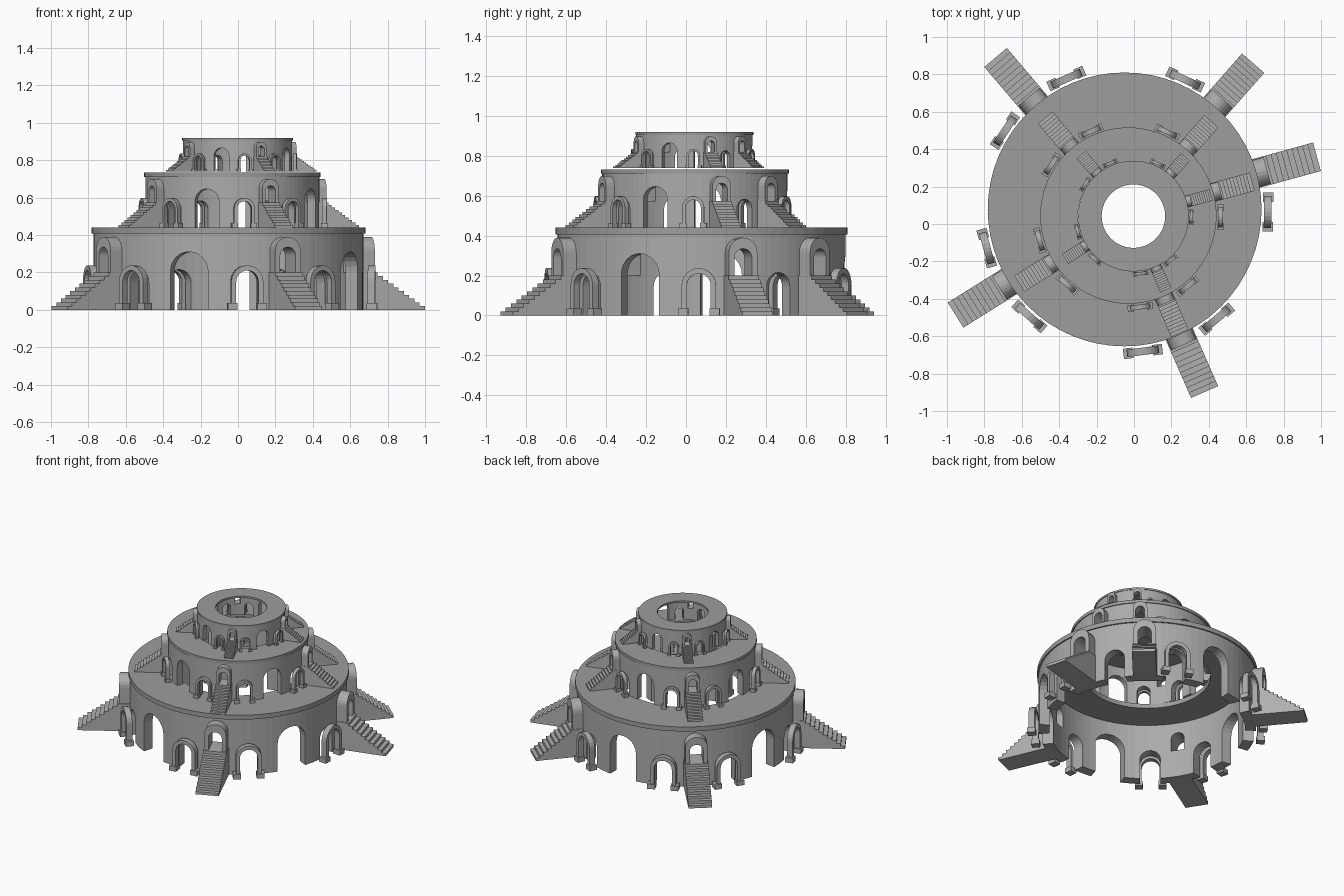
import bpy, bmesh
from math import pi, sin, cos, radians
from mathutils import Matrix

if "Cube" in bpy.data.objects:
    bpy.data.objects.remove(bpy.data.objects["Cube"])

SEG = 16.33               # angular width of one wall panel
START = 48.7              # direction of the first staircase
STAIRS = [START + SEG * 5 * i for i in range(5)]


def grey(name, v):
    m = bpy.data.materials.new(name)
    m.diffuse_color = (v, v, v, 1)
    m.use_nodes = True
    m.node_tree.nodes["Principled BSDF"].inputs["Base Color"].default_value = m.diffuse_color
    return m


STONE, SLAB, STEP = grey("stone", 0.41), grey("slab_stone", 0.34), grey("step_stone", 0.43)


def arch(w, z0, top, n=12):
    """Round-headed arch outline in (y, z), left foot to right foot."""
    zc = top - w
    return ([(-w, z0)] + [(-w * cos(pi * i / n), zc + w * sin(pi * i / n))
            for i in range(n + 1)] + [(w, z0)])


def prism(bm, pts, a, b, axis, ang):
    """Extrude a 2D outline along the radial (x) or tangential (y) axis, then turn it."""
    rot = Matrix.Rotation(radians(ang), 4, 'Z')
    rows = []
    for d in (a, b):
        rows.append([bm.verts.new(rot @ Matrix.Translation(
            (d, p, z) if axis == 'x' else (p, d, z)).to_translation()) for p, z in pts])
    n = len(pts)
    bm.faces.new(rows[0])
    bm.faces.new(rows[1][::-1])
    for i in range(n):
        j = (i + 1) % n
        bm.faces.new((rows[0][i], rows[1][i], rows[1][j], rows[0][j]))


def ring(bm, r0, r1, z0, z1, n):
    """Closed tube of rectangular section."""
    loops = [[bm.verts.new((r * cos(2 * pi * i / n), r * sin(2 * pi * i / n), z))
              for r, z in ((r0, z0), (r1, z0), (r1, z1), (r0, z1))] for i in range(n)]
    for i in range(n):
        p, q = loops[i], loops[(i + 1) % n]
        for k in range(4):
            m = (k + 1) % 4
            bm.faces.new((p[k], q[k], q[m], p[m]))


def finish(bm, name, mat=None):
    bmesh.ops.recalc_face_normals(bm, faces=bm.faces)
    me = bpy.data.meshes.new(name)
    bm.to_mesh(me)
    bm.free()
    if mat:
        me.materials.append(mat)
    ob = bpy.data.objects.new(name, me)
    bpy.context.collection.objects.link(ob)
    return ob


small, big = [], []
for a in STAIRS[:4]:
    small += [a + SEG, a + 4 * SEG]
    big.append(a + 2.5 * SEG)
extra = START - SEG       # single untrimmed opening between the close staircases

# wall ring with arched openings
bm = bmesh.new()
ring(bm, 0.65, 0.722, 0.0, 0.41, 88)
wall = finish(bm, "arcade_wall", STONE)
bm = bmesh.new()
for a in small + [extra]:
    prism(bm, arch(0.068, -0.05, 0.215), 0.55, 0.85, 'x', a)
for a in big:
    prism(bm, arch(0.105, -0.05, 0.31), 0.55, 0.85, 'x', a)
for a in STAIRS:
    prism(bm, arch(0.045, 0.2, 0.335), 0.55, 0.85, 'x', a)
cutter = finish(bm, "opening_cutter")
mod = wall.modifiers.new("openings", 'BOOLEAN')
mod.object = cutter
mod.operation = 'DIFFERENCE'
mod.solver = 'EXACT'
bpy.context.view_layer.objects.active = wall
bpy.ops.object.modifier_apply(modifier=mod.name)
bpy.data.objects.remove(cutter)

# ring-shaped terrace slab
bm = bmesh.new()
ring(bm, 0.42, 0.732, 0.407, 0.44, 64)
slab = finish(bm, "terrace_slab", SLAB)

# arch trims with square feet
bm = bmesh.new()
for a in small:
    prism(bm, arch(0.086, 0, 0.237) + arch(0.06, 0, 0.21)[::-1], 0.745, 0.785, 'x', a)
    for s in (-0.079, 0.079):
        prism(bm, [(s - .026, 0), (s + .026, 0), (s + .026, .035), (s - .026, .035)],
              0.738, 0.794, 'x', a)
trims = finish(bm, "arch_trims", STONE)

# door frames standing on the landings
bm = bmesh.new()
for a in STAIRS:
    prism(bm, arch(0.074, 0.19, 0.39) + arch(0.045, 0.19, 0.335)[::-1], 0.69, 0.79, 'x', a)
frames = finish(bm, "door_frames", STONE)

# solid staircases: landing, then ten steps down
N, R_IN, R_OUT, H = 10, 0.775, 1.066, 0.2
bm = bmesh.new()
for i, a in enumerate(STAIRS):
    r_out = R_OUT - (0.025 if i == 0 else 0)
    prof = [(0.69, 0), (0.69, H)]
    for k in range(N):
        r = R_IN + (r_out - R_IN) * (k + 1) / N
        prof += [(r, H * (N - k) / N), (r, H * (N - k - 1) / N)]
    prism(bm, prof, -0.079, 0.079, 'y', a)
stairs = finish(bm, "staircases", STEP)

# three tiers: the same parts, shrinking upward
TIERS = [("lower", (-0.05, 0.078, 0.0), 1.0, 1.0),
         ("middle", (-0.03, 0.045, 0.44), 0.644, 0.665),
         ("upper", (-0.003, 0.042, 0.738), 0.404, 0.41)]
for part in (wall, slab, trims, frames, stairs):
    base = part.name
    for i, (label, loc, s, sz) in enumerate(TIERS):
        ob = part
        if i:
            ob = part.copy()
            bpy.context.collection.objects.link(ob)
        ob.name = label + "_" + base
        ob.location = loc
        ob.scale = (s, s, sz)
